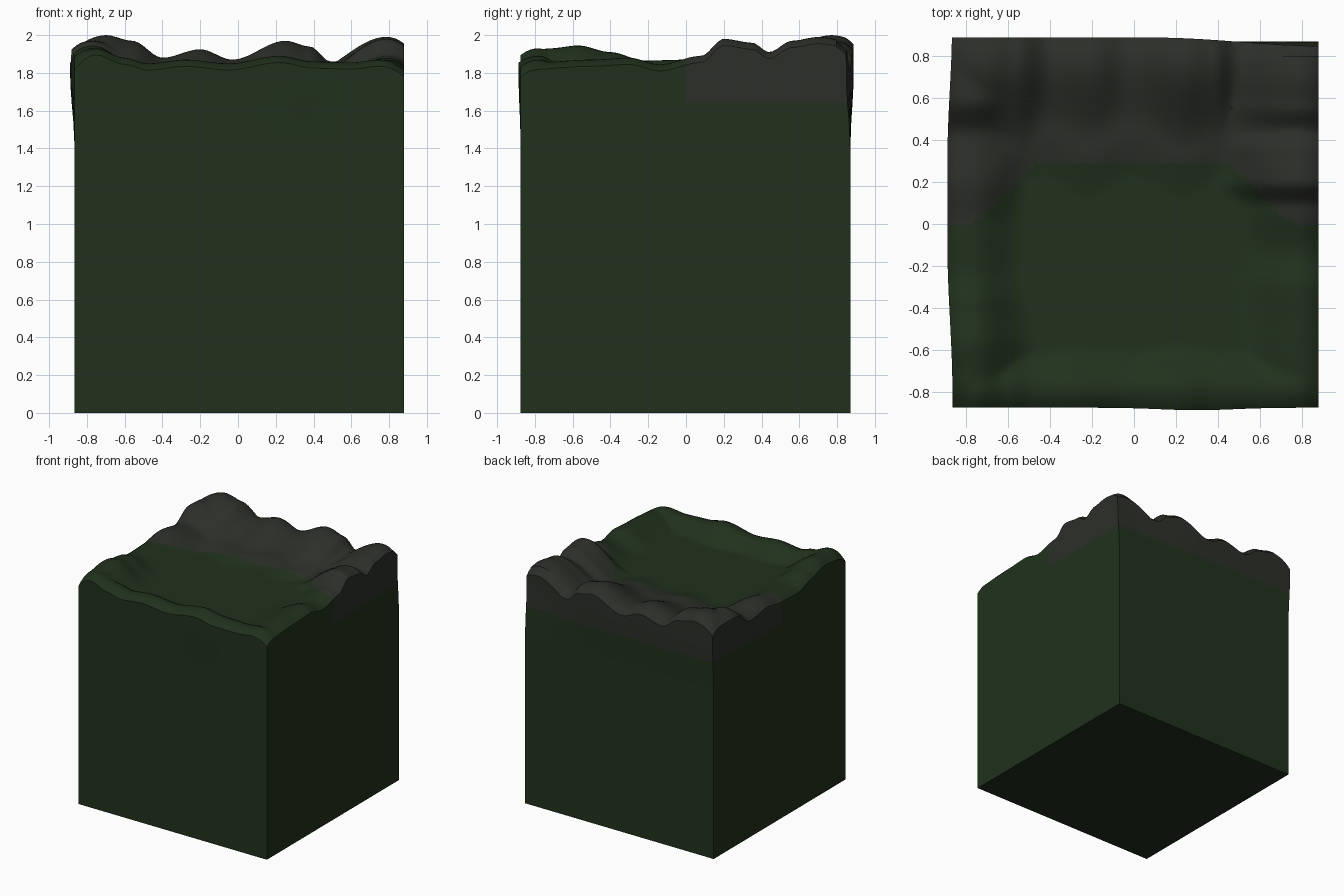
import bpy, bmesh, math

if "Cube" in bpy.data.objects:
    bpy.data.objects.remove(bpy.data.objects["Cube"])

X0, X1, Y0, Y1 = -0.865, 0.88, -0.875, 0.87
N = 72

# Rim crest heights along each side of the top
BACK = [(-.87, 1.96), (-.7, 2.0), (-.56, 1.97), (-.4, 1.88), (-.2, 1.925), (-.03, 1.87),
        (.25, 1.97), (.38, 1.94), (.49, 1.86), (.6, 1.86), (.72, 1.94), (.88, 1.98)]
FRONT = [(-.87, 1.9), (-.75, 1.93), (-.6, 1.88), (-.48, 1.85), (-.28, 1.87), (-.05, 1.85),
         (.22, 1.89), (.4, 1.86), (.6, 1.855), (.75, 1.87), (.88, 1.85)]
RIGHT = [(-.88, 1.85), (-.5, 1.87), (-.3, 1.88), (-.14, 1.845), (.08, 1.89), (.2, 1.98),
         (.35, 1.96), (.44, 1.91), (.56, 1.97), (.7, 1.99), (.87, 1.97)]
LEFT = [(-.88, 1.9), (-.72, 1.93), (-.57, 1.945), (-.4, 1.91), (-.22, 1.865), (0, 1.87),
        (.2, 1.9), (.42, 1.87), (.6, 1.97), (.87, 1.96)]


def smooth(t):
    t = max(0.0, min(1.0, t))
    return t * t * (3 - 2 * t)


def sample(profile, t):
    for (a, ha), (b, hb) in zip(profile, profile[1:]):
        if t <= b:
            return ha + (hb - ha) * smooth((t - a) / (b - a))
    return profile[-1][1]


def top_height(x, y):
    # shallow dish with a low second step toward the back
    step = 0.28 + 0.05 * math.cos(x * 14)
    floor = 1.77 + 0.035 * smooth((y - step + 0.12) / 0.24) + 0.005 * math.sin(7 * x + 3 * y)
    sides = ((BACK, x, Y1 - y, .40), (FRONT, x, y - Y0, .24),
             (RIGHT, y, X1 - x, .36), (LEFT, y, x - X0, .30))
    lifts = []
    for prof, t, d, width in sides:
        crest = sample(prof, t)
        w = width * (0.75 + 3.0 * (crest - 1.86))
        lifts.append((crest - floor) * (1 - smooth((d - 0.1) / w)))
    h = floor + max(lifts)
    # rolled-off outer lip, strongest at corners
    for d, k in ((Y1 - y, .05), (y - Y0, .035), (X1 - x, .035), (x - X0, .045)):
        h -= k * max(0, 1 - d / 0.09) ** 2
    return h


def material(name, col):
    m = bpy.data.materials.new(name)
    m.diffuse_color = (*col, 1)
    m.use_nodes = True
    m.node_tree.nodes["Principled BSDF"].inputs["Base Color"].default_value = m.diffuse_color
    return m


# Block: height-field top, side walls extruded from its border
bm = bmesh.new()
bmesh.ops.create_grid(bm, x_segments=N, y_segments=N, size=1)
for v in bm.verts:
    x = X0 + (X1 - X0) * (v.co.x + 1) / 2
    y = Y0 + (Y1 - Y0) * (v.co.y + 1) / 2
    v.co = (x, y, top_height(x, y))

ring = [e for e in bm.edges if e.is_boundary]
for z in (1.74, 1.64, 1.54, 1.4, 1.0, 0.5, 0.0):
    ext = bmesh.ops.extrude_edge_only(bm, edges=ring)['geom']
    for g in ext:
        if isinstance(g, bmesh.types.BMVert):
            g.co.z = z
    ring = [g for g in ext if isinstance(g, bmesh.types.BMEdge)]
bmesh.ops.contextual_create(bm, geom=ring)

# Slight overhang of the left and back walls near the top
for v in bm.verts:
    x, y, z = v.co
    s = smooth((z - 1.4) / 0.4)
    if x < X0 + 0.06:
        v.co.x -= 0.024 * s * smooth((0.9 - abs(y - 0.1)) / 0.7)
    if y > Y1 - 0.06:
        v.co.y += s * (0.018 - 0.04 * smooth((x - 0.1) / 0.8))
    if y < Y0 + 0.04:
        v.co.y -= 0.012 * s * math.exp(-((x - 0.3) / 0.25) ** 2)
bmesh.ops.recalc_face_normals(bm, faces=bm.faces)

# Grey stone toward the back of the top, green elsewhere
for f in bm.faces:
    c = f.calc_center_median()
    border = 0.3 - 0.3 * smooth((abs(c.x) - 0.4) / 0.4)
    f.material_index = 1 if c.z > 1.62 and c.y > border else 0
    f.smooth = True

me = bpy.data.meshes.new("block")
bm.to_mesh(me)
bm.free()
me.materials.append(material("dark_green", (0.015, 0.031, 0.012)))
me.materials.append(material("dark_grey", (0.025, 0.029, 0.022)))
block = bpy.data.objects.new("mossy_block", me)
bpy.context.collection.objects.link(block)
bpy.context.view_layer.objects.active = block
block.select_set(True)
bpy.ops.object.shade_smooth_by_angle(angle=math.radians(40))
